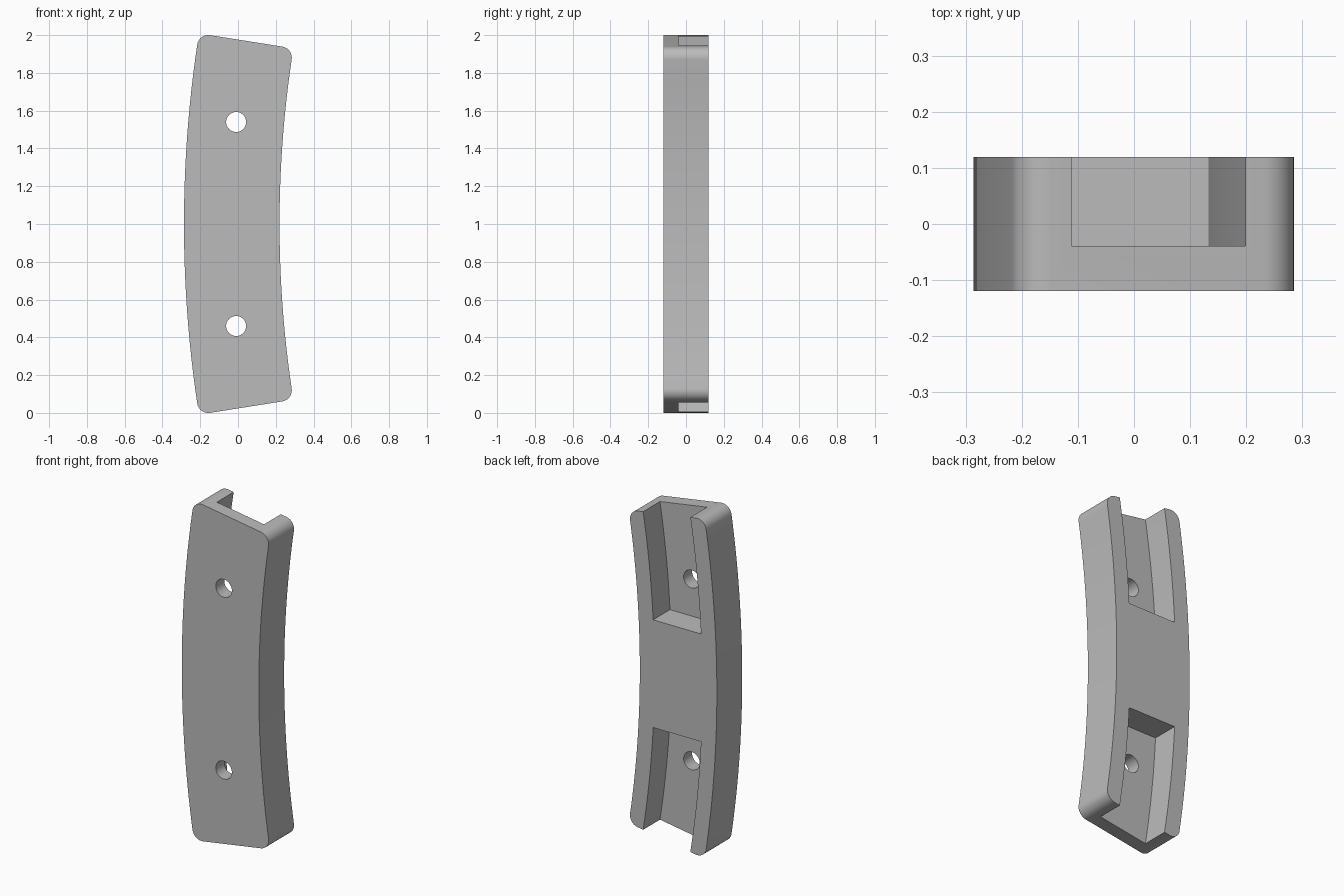
import bpy
import bmesh
from math import sin, cos, asin, radians, pi

if "Cube" in bpy.data.objects:
    bpy.data.objects.remove(bpy.data.objects["Cube"], do_unlink=True)

CX = 6.164                 # centre of the arcs, at mid height
R_OUT, R_IN = 6.45, 5.944  # outer and inner arc radii
END = radians(9)           # half angle of the segment
FILLET = 0.06
WALL = 0.096
HALF = 0.119               # half depth
FLOOR = -0.039             # pocket floor

grey = bpy.data.materials.new("plain grey")
grey.use_nodes = True
colour = (0.5, 0.5, 0.5, 1)
grey.diffuse_color = colour
grey.node_tree.nodes["Principled BSDF"].inputs["Base Color"].default_value = colour


def polar(radius, angle):
    """Point on an arc around the far centre, in (x, z)."""
    return CX - radius * cos(angle), 1 + radius * sin(angle)


def arc(radius, start, stop, steps):
    return [polar(radius, start + (stop - start) * i / steps) for i in range(steps + 1)]


def fillet(radius, side, start, stop, steps=10):
    """Rounded corner; side is +1 for the upper end, -1 for the lower."""
    x, z = polar(radius, side * (END - asin(FILLET / radius)))
    angles = [start + (stop - start) * i / steps for i in range(steps + 1)]
    return [(x + FILLET * cos(a), z + FILLET * sin(a)) for a in angles]


def prism(name, outline, y0, y1):
    """Extrude an (x, z) outline along y."""
    bm = bmesh.new()
    face = bm.faces.new([bm.verts.new((x, y0, z)) for x, z in outline])
    new = bmesh.ops.extrude_face_region(bm, geom=[face])["geom"]
    moved = [v for v in new if isinstance(v, bmesh.types.BMVert)]
    bmesh.ops.translate(bm, verts=moved, vec=(0, y1 - y0, 0))
    bmesh.ops.recalc_face_normals(bm, faces=bm.faces)
    mesh = bpy.data.meshes.new(name)
    bm.to_mesh(mesh)
    bm.free()
    mesh.materials.append(grey)
    obj = bpy.data.objects.new(name, mesh)
    bpy.context.collection.objects.link(obj)
    return obj


# Curved body with four rounded corners
r_a, r_b = R_OUT - FILLET, R_IN + FILLET
lim_a = END - asin(FILLET / r_a)
lim_b = END - asin(FILLET / r_b)
outline = arc(R_OUT, -lim_a, lim_a, 32)
outline += fillet(r_a, 1, pi - lim_a, pi / 2 - END)[1:]
outline += fillet(r_b, 1, pi / 2 - END, -lim_b)
outline += arc(R_IN, lim_b, -lim_b, 32)[1:]
outline += fillet(r_b, -1, lim_b, END - pi / 2)[1:]
outline += fillet(r_a, -1, END - pi / 2, lim_a - pi)[:-1]
body = prism("curved_body", outline, -HALF, HALF)

# Pocket and bolt hole cutters at both ends
cutters = []
p_out, p_in = R_OUT - WALL, R_IN + WALL
past = END + radians(2)
pocket = arc(p_out, asin(0.32 / p_out), past, 16) + arc(p_in, past, asin(0.32 / p_in), 16)
hole = [(-0.01 + 0.053 * cos(i * pi / 20), 1.54 + 0.053 * sin(i * pi / 20)) for i in range(40)]
for end, flip in (("upper", False), ("lower", True)):
    for part, shape, y0, y1 in (("pocket", pocket, FLOOR, 0.3), ("hole", hole, -0.3, 0.05)):
        points = [(x, 2 - z) for x, z in shape] if flip else shape
        cutters.append(prism(f"{end}_{part}_cutter", points, y0, y1))

bpy.context.view_layer.objects.active = body
for cutter in cutters:
    cutter.hide_render = True
    mod = body.modifiers.new("cut", "BOOLEAN")
    mod.operation = "DIFFERENCE"
    mod.solver = "EXACT"
    mod.object = cutter
    bpy.ops.object.modifier_apply(modifier=mod.name)
    bpy.data.objects.remove(cutter, do_unlink=True)

# Smooth arcs with sharp rims
bpy.ops.object.select_all(action="DESELECT")
body.select_set(True)
bpy.ops.object.shade_smooth_by_angle(angle=radians(30))
